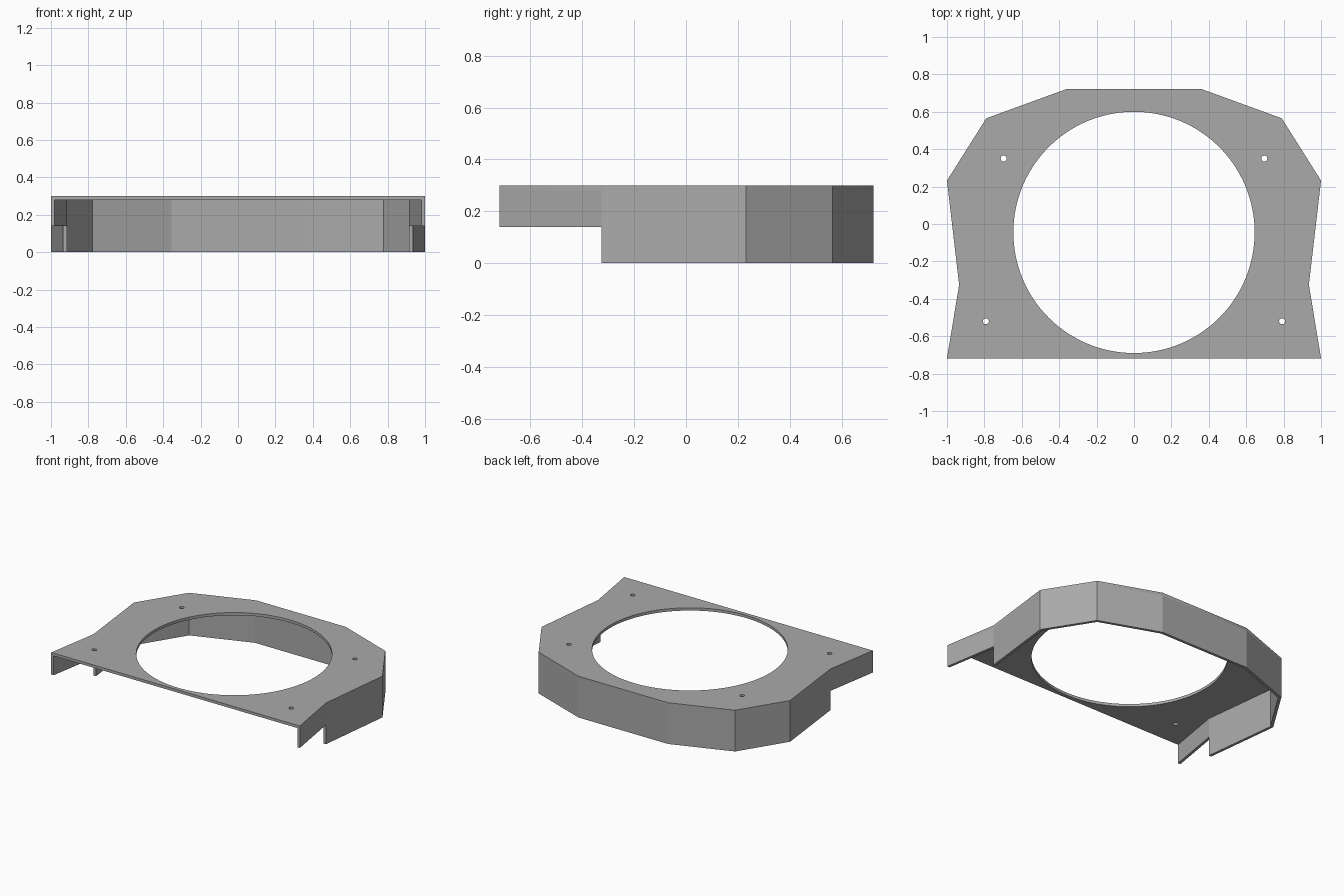
import bpy, bmesh, math
from mathutils import Vector

cube = bpy.data.objects.get("Cube")
if cube:
    bpy.data.objects.remove(cube, do_unlink=True)

HEIGHT, THICK, WALL, STEP = 0.30, 0.02, 0.02, 0.14

grey = bpy.data.materials.new("plain_grey")
grey.use_nodes = True
colour = (0.40, 0.40, 0.40, 1)
grey.diffuse_color = colour
grey.node_tree.nodes["Principled BSDF"].inputs["Base Color"].default_value = colour

# Outline of the left half, front to back, then mirrored to an open path
half = [Vector(p) for p in ((1, -0.718), (0.935, -0.325), (1, 0.232), (0.79, 0.565), (0.36, 0.722))]
outline = half + [Vector((-p.x, p.y)) for p in reversed(half)]


def add_object(name, bm):
    bmesh.ops.recalc_face_normals(bm, faces=bm.faces)
    mesh = bpy.data.meshes.new(name)
    bm.to_mesh(mesh)
    bm.free()
    mesh.materials.append(grey)
    obj = bpy.data.objects.new(name, mesh)
    bpy.context.collection.objects.link(obj)
    return obj


def circle(x, y, r, n):
    return [(x + r * math.cos(math.tau * i / n), y + r * math.sin(math.tau * i / n)) for i in range(n)]


def holed_plate(name, loops, z, thickness):
    """Filled flat curve with holes, turned into a clean mesh."""
    curve = bpy.data.curves.new(name + "_profile", "CURVE")
    curve.dimensions, curve.fill_mode, curve.extrude = "2D", "BOTH", thickness / 2
    for loop in loops:
        spline = curve.splines.new("POLY")
        spline.points.add(len(loop) - 1)
        for point, (x, y) in zip(spline.points, loop):
            point.co = (x, y, 0, 1)
        spline.use_cyclic_u = True
    temp = bpy.data.objects.new(name + "_profile", curve)
    bpy.context.collection.objects.link(temp)
    graph = bpy.context.evaluated_depsgraph_get()
    mesh = bpy.data.meshes.new_from_object(temp.evaluated_get(graph))
    bm = bmesh.new()
    bm.from_mesh(mesh)
    bpy.data.objects.remove(temp, do_unlink=True)
    bpy.data.curves.remove(curve)
    bpy.data.meshes.remove(mesh)
    bmesh.ops.remove_doubles(bm, verts=bm.verts, dist=1e-5)
    bmesh.ops.translate(bm, verts=bm.verts, vec=(0, 0, z))
    return add_object(name, bm)


def inset_path(path, d):
    """Mitred copy of the path, moved inwards by d; the ends move sideways."""
    result = [path[0] + Vector((-d, 0))]
    for a, b, c in zip(path, path[1:], path[2:]):
        n1, n2 = [Vector((-e.y, e.x)).normalized() for e in (b - a, c - b)]
        result.append(b + (n1 + n2) * d / (1 + n1.dot(n2)))
    return result + [path[-1] + Vector((d, 0))]


def wall(name, outer, inner, z0, z1):
    bm = bmesh.new()
    rings = [[bm.verts.new((p.x, p.y, z)) for p, z in ((o, z0), (o, z1), (i, z1), (i, z0))]
             for o, i in zip(outer, inner)]
    for r, s in zip(rings, rings[1:]):
        for k in range(4):
            m = (k + 1) % 4
            bm.faces.new((r[k], s[k], s[m], r[m]))
    bm.faces.new(rings[0])
    bm.faces.new(rings[-1])
    return add_object(name, bm)


# Top plate with the large opening and four screw holes
holes = [circle(0, -0.045, 0.645, 128)]
for side in (-1, 1):
    holes += [circle(side * 0.697, 0.35, 0.016, 20), circle(side * 0.792, -0.52, 0.016, 20)]
plate = holed_plate("top_plate", [[tuple(p) for p in outline]] + holes, HEIGHT - THICK / 2, THICK)
bpy.context.view_layer.objects.active = plate
plate.select_set(True)
bpy.ops.object.shade_smooth_by_angle(angle=math.radians(25))

# Skirt: full height round the back, half height at the front corners
inner = inset_path(outline, WALL)
under = HEIGHT - THICK
wall("back_skirt", outline[1:-1], inner[1:-1], 0, under)
wall("left_front_skirt", outline[:2], inner[:2], STEP, under)
wall("right_front_skirt", outline[-2:], inner[-2:], STEP, under)
